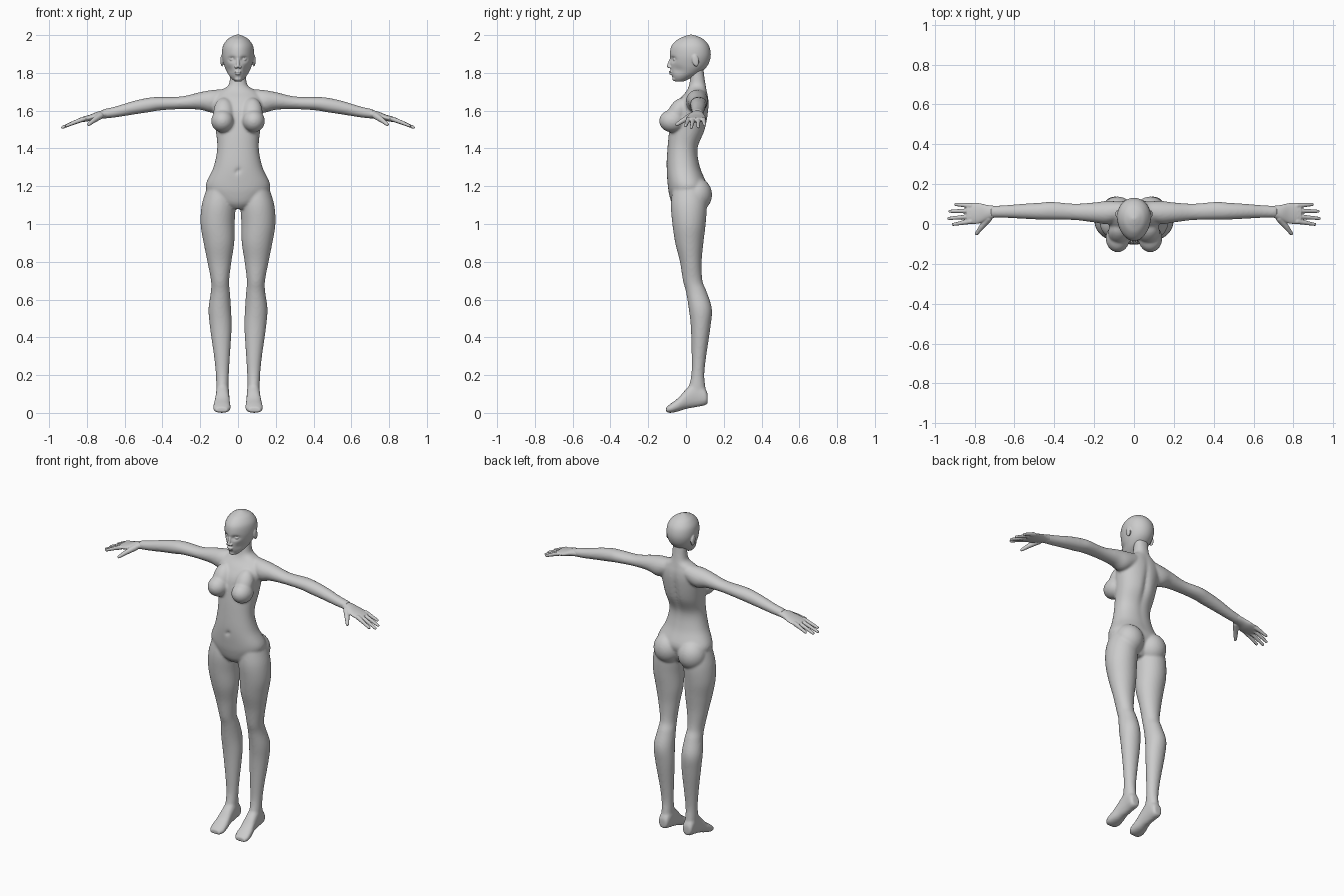
import bpy, bmesh, math
from mathutils import Vector, Matrix

cube = bpy.data.objects.get("Cube")
if cube:
    bpy.data.objects.remove(cube, do_unlink=True)

skin = bpy.data.materials.new("plain grey")
skin.use_nodes = True
GREY = (0.6, 0.6, 0.6, 1)
skin.diffuse_color = GREY
skin.node_tree.nodes["Principled BSDF"].inputs["Base Color"].default_value = GREY


def spline(rows, steps=5):
    """Resample rows of numbers with a smooth curve through them."""
    result = []
    last = len(rows) - 1
    for i in range(last):
        a, b, c, d = (rows[max(0, min(last, i + k))] for k in (-1, 0, 1, 2))
        for s in range(steps):
            t = s / steps
            result.append([q + t / 2 * (r - p + t * (2 * p - 5 * q + 4 * r - o + t * (3 * (q - r) + o - p)))
                           for p, q, r, o in zip(a, b, c, d)])
    result.append(rows[-1])
    return result


def loft(bm, axis, rows, side=1, power=2.0, taper=0.0, sides=48):
    """Skin oval rings; each row is a position and two low/high bounds."""
    rings = []
    for pos, low_a, high_a, low_b, high_b in spline(rows):
        ring = []
        for k in range(sides):
            angle = math.tau * k / sides
            ca, sa = math.cos(angle), math.sin(angle)
            u = math.copysign(abs(ca) ** (2 / power), ca)
            v = math.copysign(abs(sa) ** (2 / power), sa)
            u *= 1 + taper * v
            a = (low_a + high_a) / 2 + u * (high_a - low_a) / 2
            b = (low_b + high_b) / 2 + v * (high_b - low_b) / 2
            point = {"x": (pos, a, b), "y": (a, pos, b), "z": (a, b, pos)}[axis]
            ring.append(bm.verts.new((point[0] * side, point[1], point[2])))
        rings.append(ring)
    for r, q in zip(rings, rings[1:]):
        for k in range(sides):
            n = (k + 1) % sides
            bm.faces.new((r[k], r[n], q[n], q[k]))
    bm.faces.new(rings[0])
    bm.faces.new(rings[-1])


def symmetric(rows):
    """Turn half widths into left and right bounds."""
    return [(z, -w, w, front, back) for z, w, front, back in rows]


def ball(bm, centre, radii, tilt=0.0):
    matrix = Matrix.Translation(centre) @ Matrix.Rotation(tilt, 4, "X") @ Matrix.Diagonal((*radii, 1))
    bmesh.ops.create_uvsphere(bm, u_segments=32, v_segments=20, radius=1, matrix=matrix)


def finger(bm, points, thick, thin, side):
    """Tapered chain of cones with rounded joints."""
    points = [Vector((x * side, y, z)) for x, y, z in points]
    count = len(points) - 1
    radii = [thick + (thin - thick) * i / count for i in range(count + 1)]
    for p, r in zip(points, radii):
        ball(bm, p, (r, r, r))
    for p, q, r, t in zip(points, points[1:], radii, radii[1:]):
        turn = (q - p).to_track_quat("Z", "Y").to_matrix().to_4x4()
        bmesh.ops.create_cone(bm, cap_ends=True, segments=20, radius1=r, radius2=t,
                              depth=(q - p).length, matrix=Matrix.Translation((p + q) / 2) @ turn)


def press(bm, centre, radii, push):
    """Softly push the surface near a point."""
    for v in bm.verts:
        d = sum(((a - b) / r) ** 2 for a, b, r in zip(v.co, centre, radii))
        v.co += Vector(push) * math.exp(-d)


def finish(bm, name, voxel, rounds):
    """Fuse the shapes into one smooth skin."""
    bmesh.ops.recalc_face_normals(bm, faces=bm.faces)
    mesh = bpy.data.meshes.new(name)
    bm.to_mesh(mesh)
    bm.free()
    mesh.materials.append(skin)
    obj = bpy.data.objects.new(name, mesh)
    bpy.context.collection.objects.link(obj)
    fuse = obj.modifiers.new("fuse", "REMESH")
    fuse.mode = "VOXEL"
    fuse.voxel_size = voxel
    fuse.use_smooth_shade = True
    soften = obj.modifiers.new("soften", "SMOOTH")
    soften.factor = 0.5
    soften.iterations = rounds


# Torso and neck: height, half width, front, back
body = bmesh.new()
loft(body, "z", symmetric([
    (1.08, .05, -.05, .06), (1.11, .11, -.075, .08), (1.16, .155, -.09, .1),
    (1.21, .17, -.097, .11), (1.3, .13, -.103, .075), (1.4, .11, -.098, .063),
    (1.5, .118, -.088, .103), (1.6, .132, -.07, .12), (1.66, .135, -.035, .12),
    (1.7, .105, .0, .112), (1.73, .055, .015, .106), (1.77, .043, .022, .099),
    (1.84, .043, .03, .09)]), power=2.2)
press(body, (0, -.1, 1.28), (.01, .05, .012), (0, .012, 0))
press(body, (0, .12, 1.5), (.018, .06, .15), (0, -.014, 0))

for side in (1, -1):
    # Breasts and buttocks
    ball(body, (.082 * side, -.072, 1.545), (.06, .07, .06))
    ball(body, (.075 * side, -.045, 1.59), (.055, .05, .085), -.5)
    ball(body, (.083 * side, .055, 1.155), (.085, .083, .09))
    # Legs: height, inner, outer, front, back
    loft(body, "z", [
        (1.19, .03, .165, -.07, .1), (1.1, .014, .192, -.08, .11), (1., .018, .198, -.072, .104),
        (.9, .02, .182, -.057, .092), (.8, .035, .162, -.032, .083), (.7, .047, .143, -.016, .087),
        (.64, .043, .144, .0, .11), (.55, .037, .156, .015, .137), (.45, .034, .148, .026, .129),
        (.3, .043, .127, .03, .107), (.2, .049, .117, .028, .097), (.12, .05, .115, .01, .105),
        (.07, .052, .113, .0, .108)], side)
    # Feet, heel to toe: depth, inner, outer, bottom, top
    loft(body, "y", [
        (.115, .06, .105, .05, .1), (.1, .05, .115, .04, .13), (.05, .047, .116, .03, .165),
        (.0, .045, .12, .021, .125), (-.04, .041, .128, .008, .08),
        (-.08, .04, .132, .0, .05), (-.105, .055, .12, .003, .03)], side, 2.3)
    # Arms: distance out, front, back, bottom, top
    loft(body, "x", [
        (.05, .03, .11, 1.63, 1.715), (.13, .0, .116, 1.59, 1.71), (.2, .008, .108, 1.605, 1.698),
        (.3, .02, .102, 1.608, 1.675), (.41, .022, .111, 1.602, 1.673), (.47, .022, .107, 1.592, 1.669),
        (.55, .026, .102, 1.58, 1.652), (.65, .031, .094, 1.564, 1.622), (.72, .032, .09, 1.557, 1.606)], side)
finish(body, "body", .007, 6)

# Head: height, half width, front, back
head = bmesh.new()
loft(head, "z", symmetric([
    (1.755, .018, -.058, -.01), (1.772, .036, -.07, .025), (1.8, .056, -.079, .075),
    (1.84, .073, -.083, .115), (1.89, .084, -.086, .131), (1.94, .08, -.078, .123),
    (1.975, .058, -.047, .096), (1.993, .031, -.01, .063), (2.002, .008, .02, .033)]),
    taper=.12, sides=80)
for side in (1, -1):
    # Eye sockets, eyes, lids and ears
    press(head, (.032 * side, -.08, 1.872), (.02, .05, .013), (0, .016, 0))
    press(head, (.05 * side, -.05, 1.815), (.022, .05, .022), (-.005 * side, .004, 0))
    ball(head, (.031 * side, -.058, 1.871), (.014, .012, .008))
    ball(head, (.085 * side, .05, 1.865), (.008, .018, .032), .2)
    ball(head, (.011 * side, -.086, 1.831), (.008, .011, .007))
# Nose, lips and chin
finger(head, [(0, -.074, 1.885), (0, -.086, 1.855), (0, -.093, 1.836)], .007, .009, 1)
ball(head, (0, -.08, 1.806), (.019, .011, .006))
ball(head, (0, -.078, 1.795), (.016, .011, .006))
ball(head, (0, -.059, 1.769), (.019, .014, .013))
finish(head, "head", .0035, 3)

for side, name in ((1, "left_hand"), (-1, "right_hand")):
    # Palm, then the fingers and thumb
    hand = bmesh.new()
    loft(hand, "x", [
        (.69, .035, .09, 1.562, 1.606), (.74, .018, .096, 1.555, 1.596), (.78, .002, .105, 1.546, 1.58),
        (.82, .0, .105, 1.54, 1.568), (.84, .004, .1, 1.538, 1.562)], side)
    for start, tip_x, tip_y in ((.013, .908, -.002), (.038, .93, .028), (.066, .924, .064), (.092, .895, .098)):
        drop = (tip_x - .82) * .4
        finger(hand, [(.82, start, 1.555), ((tip_x + .82) / 2, (start + tip_y) / 2, 1.556 - drop / 2),
                      (tip_x, tip_y, 1.555 - drop)], .013, .008, side)
    finger(hand, [(.73, .028, 1.572), (.765, -.015, 1.548), (.79, -.048, 1.527)], .018, .009, side)
    finish(hand, name, .0035, 3)
